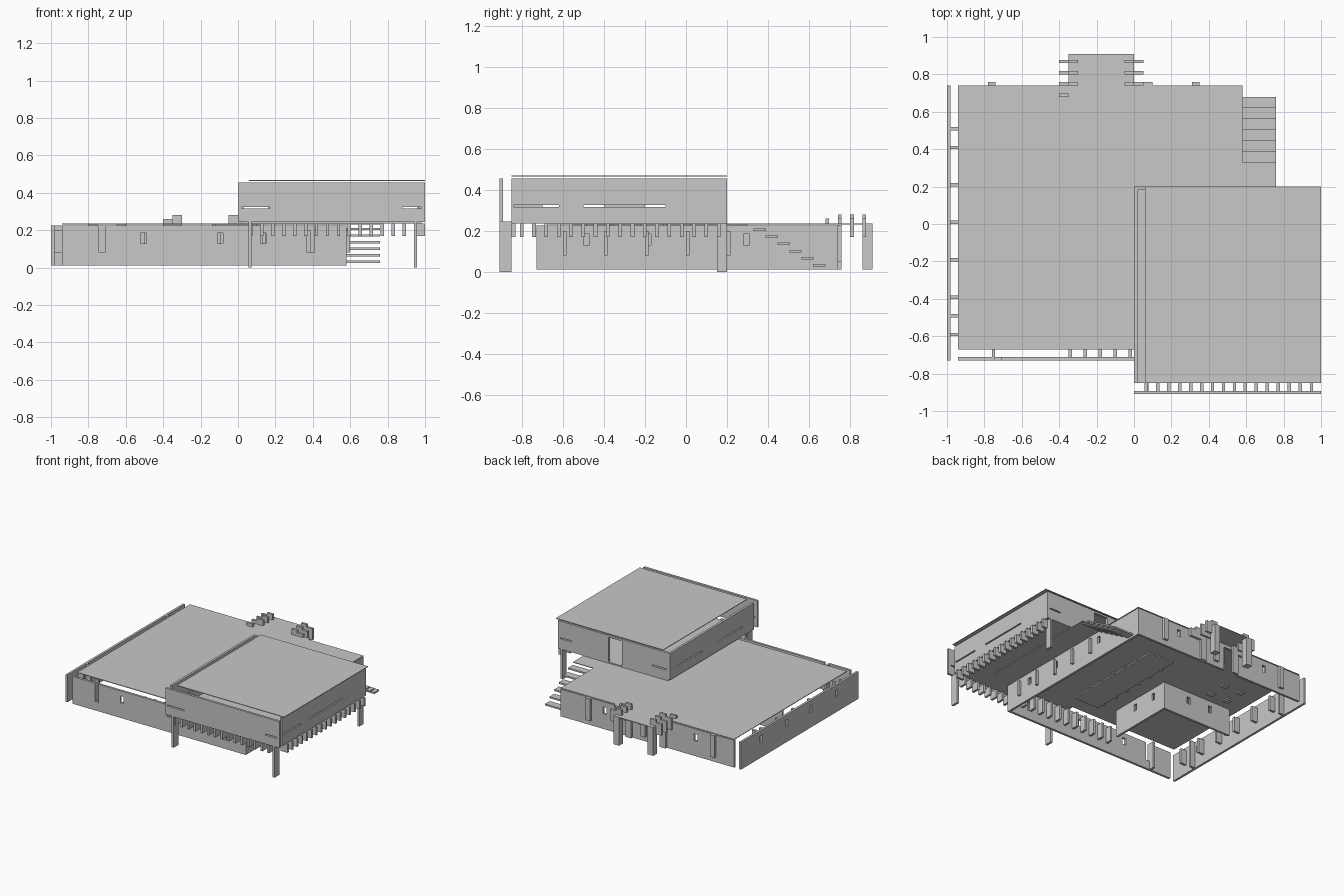
import bpy

old = bpy.data.objects.get("Cube")
if old:
    bpy.data.objects.remove(old, do_unlink=True)

grey = bpy.data.materials.new("light_grey")
grey.use_nodes = True
grey.diffuse_color = (0.58, 0.58, 0.58, 1)
grey.node_tree.nodes["Principled BSDF"].inputs["Base Color"].default_value = grey.diffuse_color

# Heights
ground, beam_low, eaves, deck, upper_base, slot, upper_top = 0.01, 0.17, 0.225, 0.235, 0.245, 0.32, 0.455
# Plan lines of the lower house
house_right, house_left, house_front, house_back = -0.94, 0.58, -0.73, 0.74
roof_front, stair_left, stair_start = -0.67, 0.76, 0.33
# Plan lines of the upper volume
upper_left, upper_front, upper_back, screen_front = 1.0, -0.85, 0.2, -0.91
# Plan lines of the porch
porch_right, porch_left, porch_back = -0.35, 0, 0.91
# Common thicknesses
sheet, thin, post = 0.005, 0.018, 0.05


def boxes(name, spans):
    """Join boxes, each given as its x, y and z ranges, into one object."""
    verts, faces = [], []
    for xs, ys, zs in spans:
        first = len(verts)
        verts += [(x, y, z) for z in zs for y in ys for x in xs]
        for face in ("0231", "4576", "0154", "2673", "0462", "1375"):
            faces.append([first + int(corner) for corner in face])
    mesh = bpy.data.meshes.new(name)
    mesh.from_pydata(verts, [], faces)
    mesh.materials.append(grey)
    bpy.context.collection.objects.link(bpy.data.objects.new(name, mesh))


def sized(start, size):
    return start, start + size


def row(count, start, step, size):
    """Evenly spaced ranges of equal size."""
    return [sized(start + step * i, size) for i in range(count)]


def wall(name, axis, length, face, height, holes):
    """Thin wall along an axis, with openings given as (range, height range)."""
    pieces, reached = [], length[0]
    for hole, (low, high) in sorted(holes):
        pieces.append(((reached, hole[0]), height))
        pieces.append((hole, (height[0], low)))
        pieces.append((hole, (high, height[1])))
        reached = hole[1]
    pieces.append(((reached, length[1]), height))
    depth = sized(face, thin)
    boxes(name, [(run, depth, rise) if axis == "x" else (depth, run, rise)
                 for run, rise in pieces if rise[1] > rise[0]])


def windows(*starts):
    return [(sized(start, 0.03), (0.13, 0.185)) for start in starts]


def tall_windows(*starts):
    return [(sized(start, 0.04), (0.08, eaves)) for start in starts]


def slots(*ranges):
    return [(span, sized(slot - sheet, 2 * sheet)) for span in ranges]


# Lower flat roof, with stair notch and porch cover
roof_sheet = sized(deck - sheet, sheet)
boxes("lower_roof", [((house_right, house_left), (roof_front, house_back), roof_sheet),
                     ((house_left, stair_left), (roof_front, stair_start), roof_sheet),
                     ((porch_right, porch_left), (house_back, porch_back), roof_sheet)])

# Ground floor walls
storey = (ground, eaves)
house_depth = (house_front, house_back)
house_width = (house_right, house_left)
wall("front_wall", "x", house_width, house_front, storey,
     windows(-0.52, -0.11, 0.12) + tall_windows(-0.75, 0.37))
wall("right_side_wall", "y", house_depth, -1, storey, windows(-0.47, -0.15, 0.15, 0.47))
wall("back_wall", "x", house_width, house_back - thin, storey,
     windows(-0.62, -0.13, 0.18) + [(sized(porch_right, 0.12), (ground, 0.2))])
wall("left_side_wall", "y", house_depth, house_left - thin, storey, windows(-0.5, -0.2, 0.28))
wall("room_side_wall", "y", (-0.5, 0.04), -0.27, storey, windows(-0.3, -0.1))
wall("room_back_wall", "x", (-0.87, -0.25), 0.02, storey, windows(-0.7, -0.5))

# Fins between the outer walls and the roof edge
boxes("right_wall_ties", [((thin - 1, house_right), span, storey)
                          for span in row(2, -0.5, 1, thin)])
boxes("front_wall_tie", [(sized(stair_left * -1, thin), (house_front, roof_front), storey)])
boxes("back_wall_fins", [(sized(x, 0.04), sized(house_back, thin), (post, eaves))
                         for x in (-0.78, -0.17, 0.31)])

# Fins along the inside of the walls
fin = (0.08, 0.2)
boxes("front_inner_fins", [(span, sized(house_front + thin, post), fin)
                           for span in row(11, porch_right, 0.08, thin)])
boxes("back_inner_fins", [(span, (house_back - post, house_back - thin), fin)
                          for span in row(7, -0.85, 0.2, thin)])
boxes("right_inner_fins", [(sized(thin - 1, post), span, fin)
                           for span in row(6, -0.6, 0.2, thin)])
boxes("left_outer_fins", [(sized(house_left, thin), span, fin)
                          for span in row(5, -0.6, 0.2, thin)])

# Ceiling panel with teeth, and small ceiling lights
ceiling = (eaves - sheet, deck - sheet)
panel = (-0.12, 0.1)
boxes("ceiling_panel", [(panel, (-0.55, 0.3), ceiling)])
boxes("ceiling_teeth", [(sized(edge - thin, 2 * thin), span, ceiling)
                        for edge in panel for span in row(6, -0.5, 0.13, thin)])
boxes("ceiling_lights", [(across, along, ceiling) for across in row(2, -0.8, 0.15, post)
                         for along in row(2, 0.1, 0.15, post)])

# Porch posts and crossing beam ends on both sides
for side, edge, outward in (("right", porch_right, -1), ("left", porch_left, 1)):
    inner = edge - outward * post
    outer = edge + outward * post
    body = (min(edge, inner), max(edge, inner))
    reach = (min(inner, outer), max(inner, outer))
    beams = row(3, house_back, 0.06, thin)
    boxes(side + "_porch_posts", [(body, (porch_back - post, porch_back), (ground, deck)),
                                  (body, sized(house_back, thin), (ground, deck))])
    boxes(side + "_porch_beams", [(reach, span, (beam_low, 0.26)) for span in beams])
    boxes(side + "_porch_blocks", [(body, span, (0.26, 0.28)) for span in beams])
boxes("left_porch_end_beam", [(sized(post, post), sized(house_back, thin), (beam_low, deck))])
boxes("right_porch_end_beam", [(sized(porch_right - post, post), sized(0.68, thin), (deck, 0.26))])

# Outside stairs
boxes("stair_treads", [((house_left, stair_left), span, sized(0.2 - 0.035 * step, 0.012))
                       for step, span in enumerate(row(6, stair_start, 0.058, 0.06))])

# Upper volume: floor, roof and walls with narrow slots
upper_width = (thin, upper_left - thin)
upper_depth = (upper_front, upper_back)
upper_storey = (upper_base, upper_top)
boxes("upper_floor", [(upper_width, upper_depth, (deck, upper_base))])
boxes("upper_roof", [((0.06, upper_left), upper_depth, sized(upper_top + thin / 2, sheet))])
wall("upper_front_wall", "x", (0, upper_left), screen_front, upper_storey,
     slots((thin, 0.17), (0.88, 0.98)))
wall("upper_left_wall", "y", upper_depth, upper_width[1] - thin, upper_storey,
     slots((-0.84, -0.62), (-0.5, -0.1)))
wall("upper_right_wall", "y", upper_depth, 0, upper_storey, slots((-0.7, -0.4), (-0.2, 0.1)))
wall("upper_back_wall", "x", upper_width, upper_back - thin, upper_storey,
     slots((0.03, 0.16), (0.86, 0.96)) + [((0.42, 0.54), (upper_base, 0.44))])

# Beam ends under the upper volume
beam_height = (beam_low, deck)
boxes("front_beam_ends", [(span, (screen_front + thin, upper_front + thin), beam_height)
                          for span in row(15, 0.06, 0.0585, thin)])
boxes("left_beam_ends", [((upper_left - 0.06, upper_left), span, beam_height)
                         for span in row(17, -0.81, 0.06, thin)])

# Supporting posts
full_height = (0, upper_base)
boxes("front_posts", [(sized(x, thin), (screen_front, upper_front), full_height)
                      for x in (0.055, 0.94)])
boxes("back_post", [(sized(0.94, thin), (upper_back - post, upper_back), full_height)])
